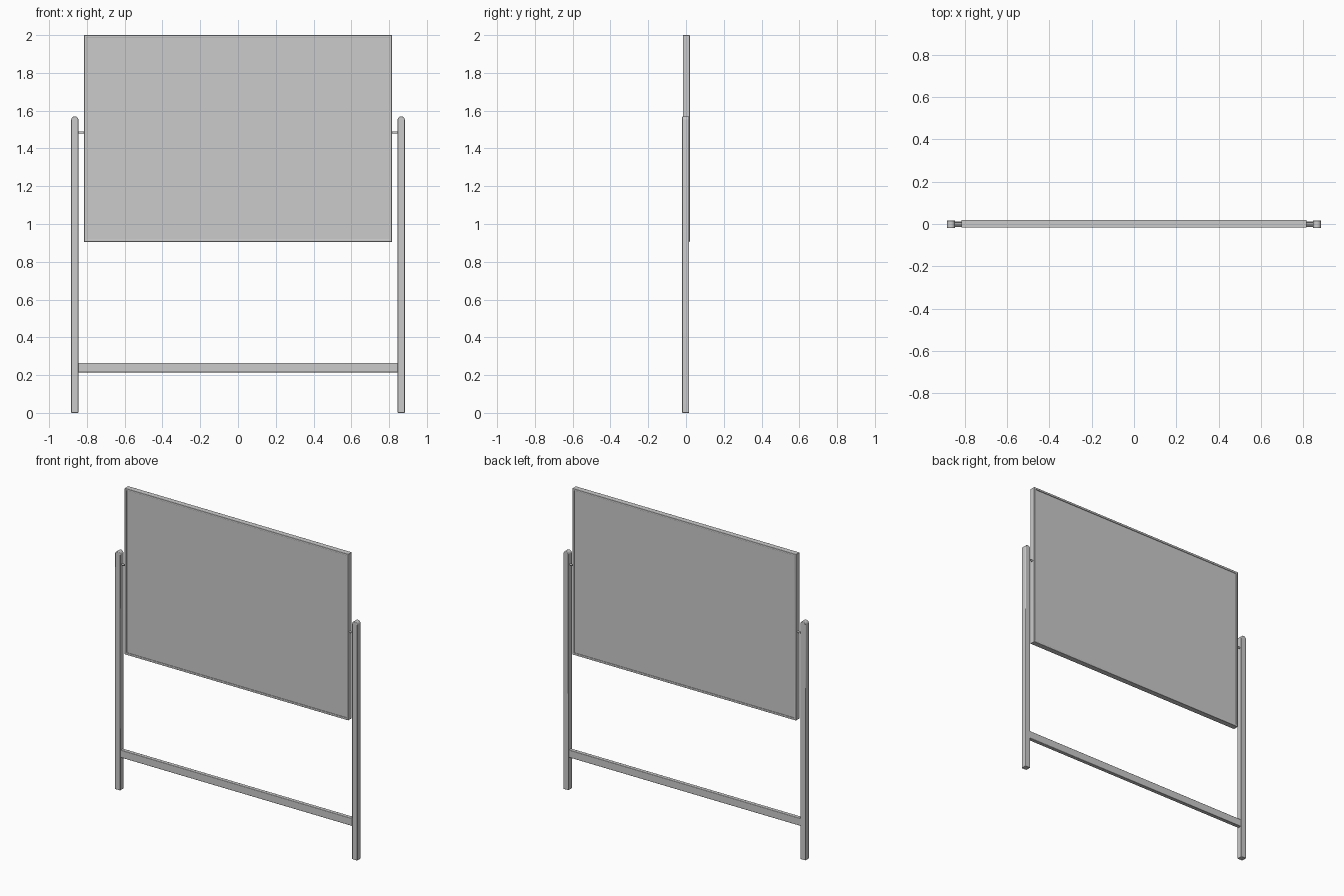
import bpy, bmesh, math
from mathutils import Vector

if "Cube" in bpy.data.objects:
    bpy.data.objects.remove(bpy.data.objects["Cube"])


def finish(name, bm, bevel=0.0, segments=2):
    bmesh.ops.recalc_face_normals(bm, faces=bm.faces)
    mesh = bpy.data.meshes.new(name)
    bm.to_mesh(mesh)
    bm.free()
    ob = bpy.data.objects.new(name, mesh)
    bpy.context.collection.objects.link(ob)
    if bevel:
        mod = ob.modifiers.new("bevel", 'BEVEL')
        mod.width, mod.segments = bevel, segments
        mod.limit_method = 'ANGLE'
        mod.angle_limit = math.radians(40)
    bpy.context.view_layer.objects.active = ob
    ob.select_set(True)
    bpy.ops.object.shade_smooth_by_angle(angle=math.radians(35))
    ob.select_set(False)
    return ob


def box(name, lo, hi, bevel=0.0):
    bm = bmesh.new()
    bmesh.ops.create_cube(bm, size=1)
    lo, hi = Vector(lo), Vector(hi)
    for v in bm.verts:
        v.co = Vector(v.co[i] * (hi[i] - lo[i]) + (lo[i] + hi[i]) / 2 for i in range(3))
    return finish(name, bm, bevel)


POST_X, POST_R, POST_TOP = 0.864, 0.019, 1.57
Y_BACK, Y_FRONT = 0.017, -0.020
BW, BZ0, BZ1 = 0.815, 0.905, 2.0

for side, label in ((-1, "left"), (1, "right")):
    # Upright post: arched outline extruded through its depth
    cx = side * POST_X
    outline = [(cx - POST_R, 0), (cx + POST_R, 0)]
    for i in range(13):
        a = math.pi * i / 12
        outline.append((cx + POST_R * math.cos(a),
                        POST_TOP - POST_R + POST_R * math.sin(a)))
    bm = bmesh.new()
    face = bm.faces.new([bm.verts.new((x, Y_FRONT, z)) for x, z in outline])
    ext = bmesh.ops.extrude_face_region(bm, geom=[face])
    moved = [v for v in ext["geom"] if isinstance(v, bmesh.types.BMVert)]
    bmesh.ops.translate(bm, verts=moved, vec=(0, Y_BACK - Y_FRONT, 0))
    finish(label + "_post", bm, 0.003)

    # Pivot pin between post and board
    bpy.ops.mesh.primitive_cylinder_add(
        vertices=16, radius=0.006, depth=0.05,
        location=(side * 0.83, 0, 1.484), rotation=(0, math.pi / 2, 0))
    bpy.context.object.name = label + "_pivot_pin"
    bpy.ops.object.shade_smooth_by_angle(angle=math.radians(35))

# Lower crossbar
box("crossbar", (-POST_X + 0.015, -0.014, 0.215),
    (POST_X - 0.015, 0.012, 0.265), 0.003)

# Board frame: mitred rectangular ring
rim, y0, y1 = 0.013, -0.017, 0.020
rings = []
bm = bmesh.new()
for inset, y in ((0, y0), (0, y1), (rim, y1), (rim, y0)):
    x, za, zb = BW - inset, BZ0 + inset, BZ1 - inset
    rings.append([bm.verts.new((px, y, pz))
                  for px, pz in ((-x, za), (x, za), (x, zb), (-x, zb))])
for r in range(4):
    a, b = rings[r], rings[(r + 1) % 4]
    for i in range(4):
        j = (i + 1) % 4
        bm.faces.new((a[i], a[j], b[j], b[i]))
finish("board_frame", bm, 0.002)

# Writing panel, slightly recessed on both sides
box("board_panel", (-BW + 0.01, y0 + 0.005, BZ0 + 0.01),
    (BW - 0.01, y1 - 0.005, BZ1 - 0.01))
